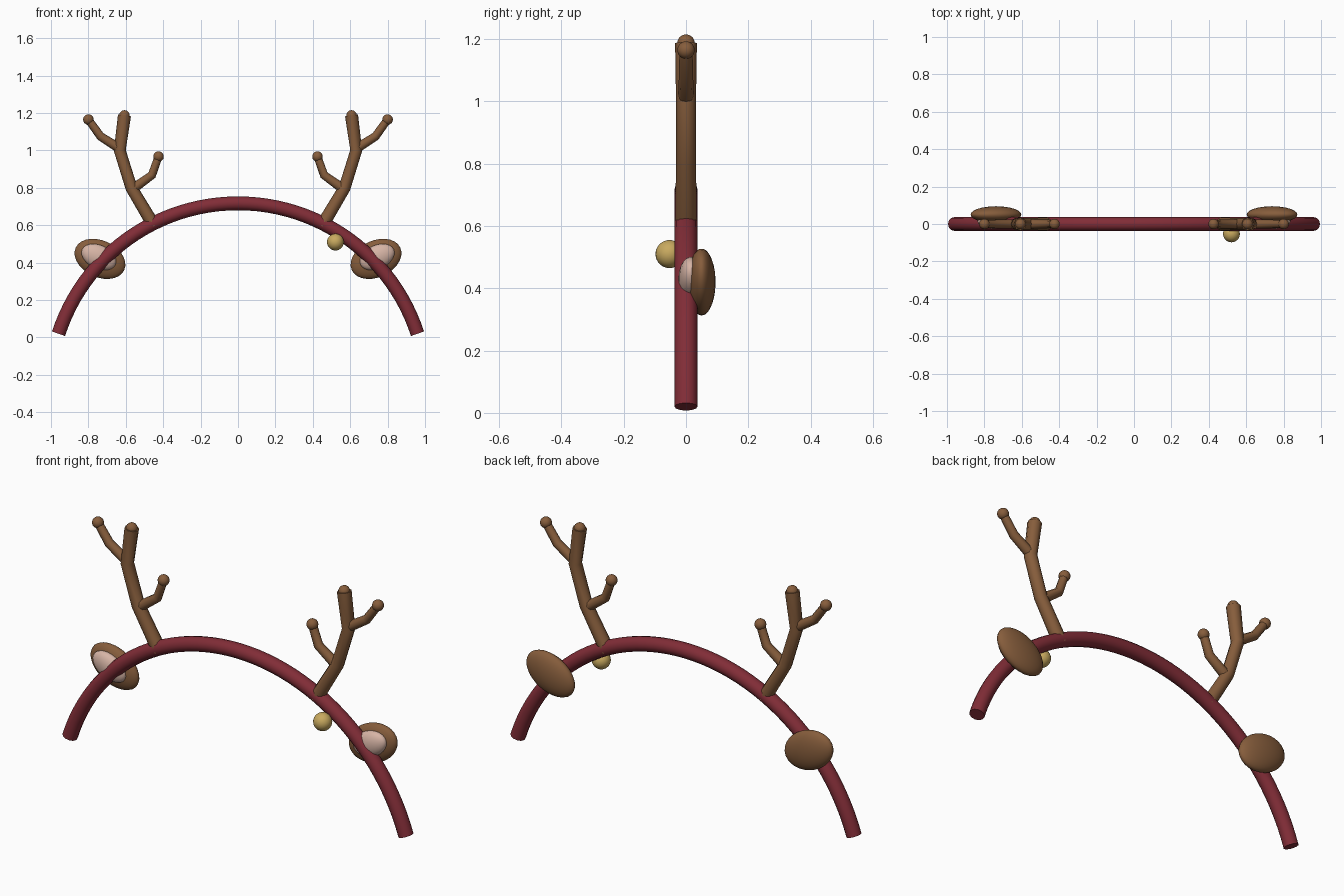
import bpy
from math import sin, cos, pi, radians

cube = bpy.data.objects.get("Cube")
if cube:
    bpy.data.objects.remove(cube, do_unlink=True)


def material(name, rgb):
    m = bpy.data.materials.new(name)
    m.use_nodes = True
    m.diffuse_color = (*rgb, 1)
    m.node_tree.nodes["Principled BSDF"].inputs["Base Color"].default_value = (*rgb, 1)
    return m


RED = material("dark red", (0.22, 0.026, 0.038))
BROWN = material("antler brown", (0.24, 0.11, 0.045))
PINK = material("inner ear pink", (0.68, 0.46, 0.38))
GOLD = material("bell gold", (0.58, 0.40, 0.115))


def finish(obj, name, mat):
    obj.name = name
    obj.data.materials.clear()
    obj.data.materials.append(mat)
    bpy.ops.object.shade_smooth_by_angle(angle=radians(50))
    return obj


def tube(name, path, radii, mat, resolution):
    """Capped round tube along (x, z) points in the y = 0 plane."""
    curve = bpy.data.curves.new(name, "CURVE")
    curve.dimensions = "3D"
    curve.bevel_depth = 1
    curve.bevel_resolution = resolution
    curve.use_fill_caps = True
    spline = curve.splines.new("POLY")
    spline.points.add(len(path) - 1)
    for point, (x, z), r in zip(spline.points, path, radii):
        point.co = (x, 0, z, 1)
        point.radius = r
    obj = bpy.data.objects.new(name, curve)
    bpy.context.collection.objects.link(obj)
    bpy.ops.object.select_all(action="DESELECT")
    obj.select_set(True)
    bpy.context.view_layer.objects.active = obj
    bpy.ops.object.convert(target="MESH")
    return finish(bpy.context.object, name, mat)


def ellipsoid(name, centre, size, mat, tilt=0):
    bpy.ops.mesh.primitive_uv_sphere_add(segments=24, ring_count=14, location=centre,
                                         rotation=(0, tilt, 0))
    obj = bpy.context.object
    obj.scale = size
    return finish(obj, name, mat)


# Headband: circular arc
R, CZ, START = 1.009, -0.292, radians(18)
steps = 48
angles = [START + (pi - 2 * START) * i / steps for i in range(steps + 1)]
tube("headband", [(R * cos(a), CZ + R * sin(a)) for a in angles],
     [0.037] * len(angles), RED, 4)

# Antlers and ears, mirrored on both sides
STEM = [(0.448, 0.595), (0.57, 0.80), (0.632, 1.0), (0.607, 1.187)]
OUTER = [(0.625, 1.005), (0.735, 1.075), (0.80, 1.165)]
INNER = [(0.555, 0.80), (0.46, 0.868), (0.425, 0.967)]

for side, s in (("left", 1), ("right", -1)):
    for part, path, radii in (
            ("antler_stem", STEM, (0.035, 0.032, 0.032, 0.035)),
            ("outer_tine", OUTER, (0.026, 0.023, 0.021)),
            ("inner_tine", INNER, (0.026, 0.023, 0.021))):
        tube(f"{side}_{part}", [(s * x, z) for x, z in path], radii, BROWN, 2)
        x, z = path[-1]
        ellipsoid(f"{side}_{part}_tip", (s * x, 0, z), (0.028,) * 3, BROWN)

    tilt = radians(-25 * s)
    ellipsoid(f"{side}_ear", (s * 0.738, 0.05, 0.42), (0.143, 0.045, 0.098), BROWN, tilt)
    ellipsoid(f"{side}_inner_ear", (s * 0.744, 0.014, 0.43), (0.098, 0.038, 0.063), PINK, tilt)

# Bell hanging in front of the band on one side
ellipsoid("bell", (0.521, -0.053, 0.51), (0.045,) * 3, GOLD)
